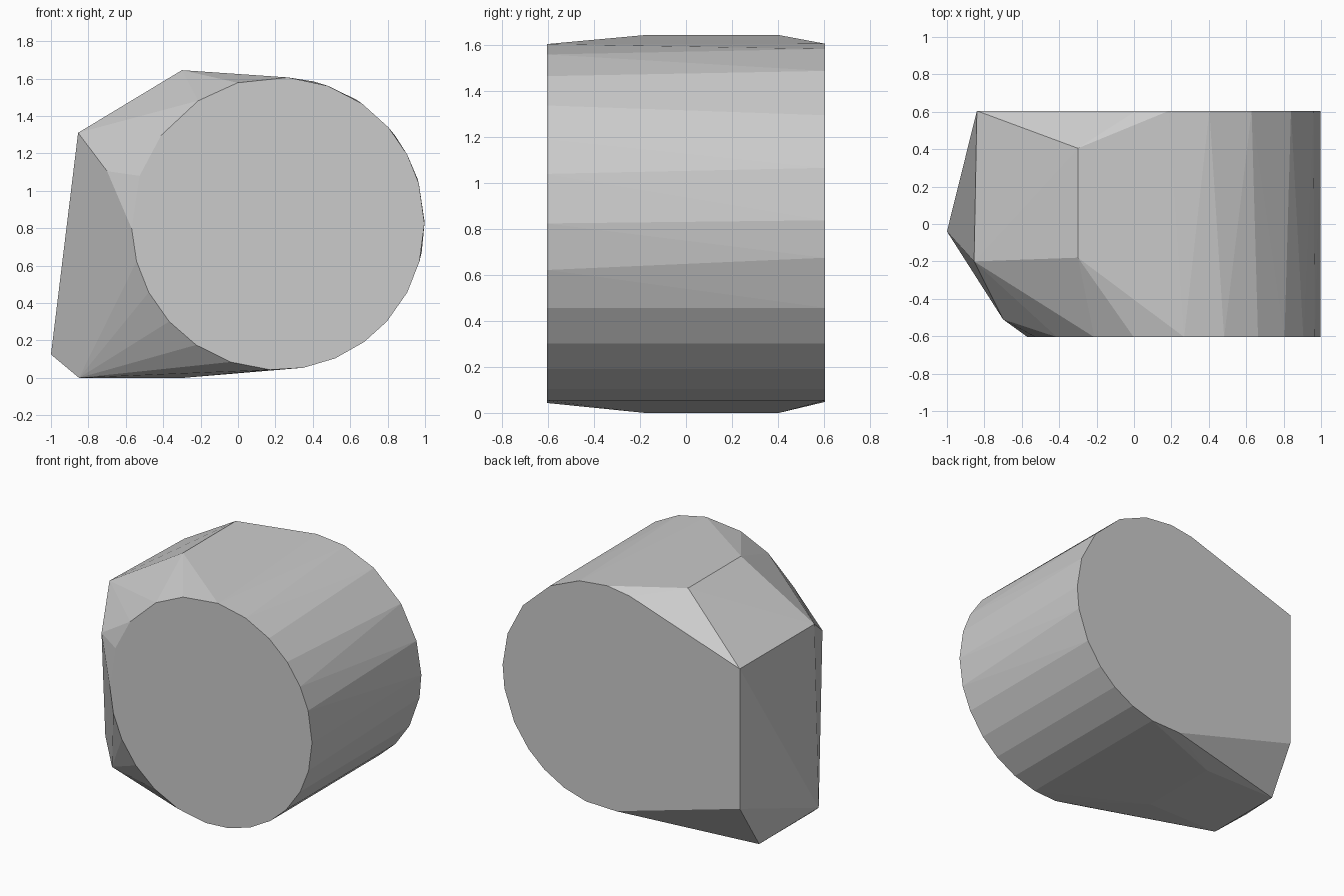
import bpy
import bmesh
from math import radians, cos, sin

cube = bpy.data.objects.get("Cube")
if cube:
    bpy.data.objects.remove(cube, do_unlink=True)

HALF_DEPTH = 0.605
CENTER_X, CENTER_Z, RADIUS = 0.214, 0.825, 0.783


def rim(angles, y):
    """Points on a round end cap at the given depth."""
    return [(CENTER_X + RADIUS * cos(radians(a)), y,
             CENTER_Z + RADIUS * sin(radians(a))) for a in angles]


# Round front cap and the rounded part of the back cap
front_cap = rim([0, 16, 28, 41, 55, 70, 86, 106, 123, 143, 161, 182, 195,
                 208, 222, 236, 251, 267, 280, 293, 306, 318, 332, 345],
                -HALF_DEPTH)
back_cap = rim([-97, -80, -67, -54, -42, -28, -11, 1, 18, 37, 58, 76, 92, 105],
               HALF_DEPTH)

# Corners of the chipped block on the flat side
corners = [(-0.84, HALF_DEPTH, z) for z in (0.32, 1.30)]
for y in (-0.18, 0.405):
    corners += [(-0.30, y, 1.645), (-0.29, y, 0), (-0.85, y, 0)]
corners += [(-0.855, -0.2, 1.31), (-0.70, -0.51, 1.105), (-1, -0.04, 0.125)]

# Wrap all corners in one faceted convex shell
bm = bmesh.new()
for point in front_cap + back_cap + corners:
    bm.verts.new(point)
hull = bmesh.ops.convex_hull(bm, input=bm.verts)
loose = {v for v in hull["geom_interior"] + hull["geom_unused"]
         if isinstance(v, bmesh.types.BMVert)}
bmesh.ops.delete(bm, geom=list(loose), context="VERTS")
bmesh.ops.dissolve_limit(bm, angle_limit=radians(0.5),
                         verts=bm.verts, edges=bm.edges)
bmesh.ops.recalc_face_normals(bm, faces=bm.faces)
mesh = bpy.data.meshes.new("faceted_body")
bm.to_mesh(mesh)
bm.free()

# Plain grey surface
grey = bpy.data.materials.new("plain_grey")
grey.use_nodes = True
color = (0.6, 0.6, 0.6, 1)
grey.diffuse_color = color
grey.node_tree.nodes["Principled BSDF"].inputs["Base Color"].default_value = color
mesh.materials.append(grey)

body = bpy.data.objects.new("faceted_body", mesh)
bpy.context.collection.objects.link(body)
